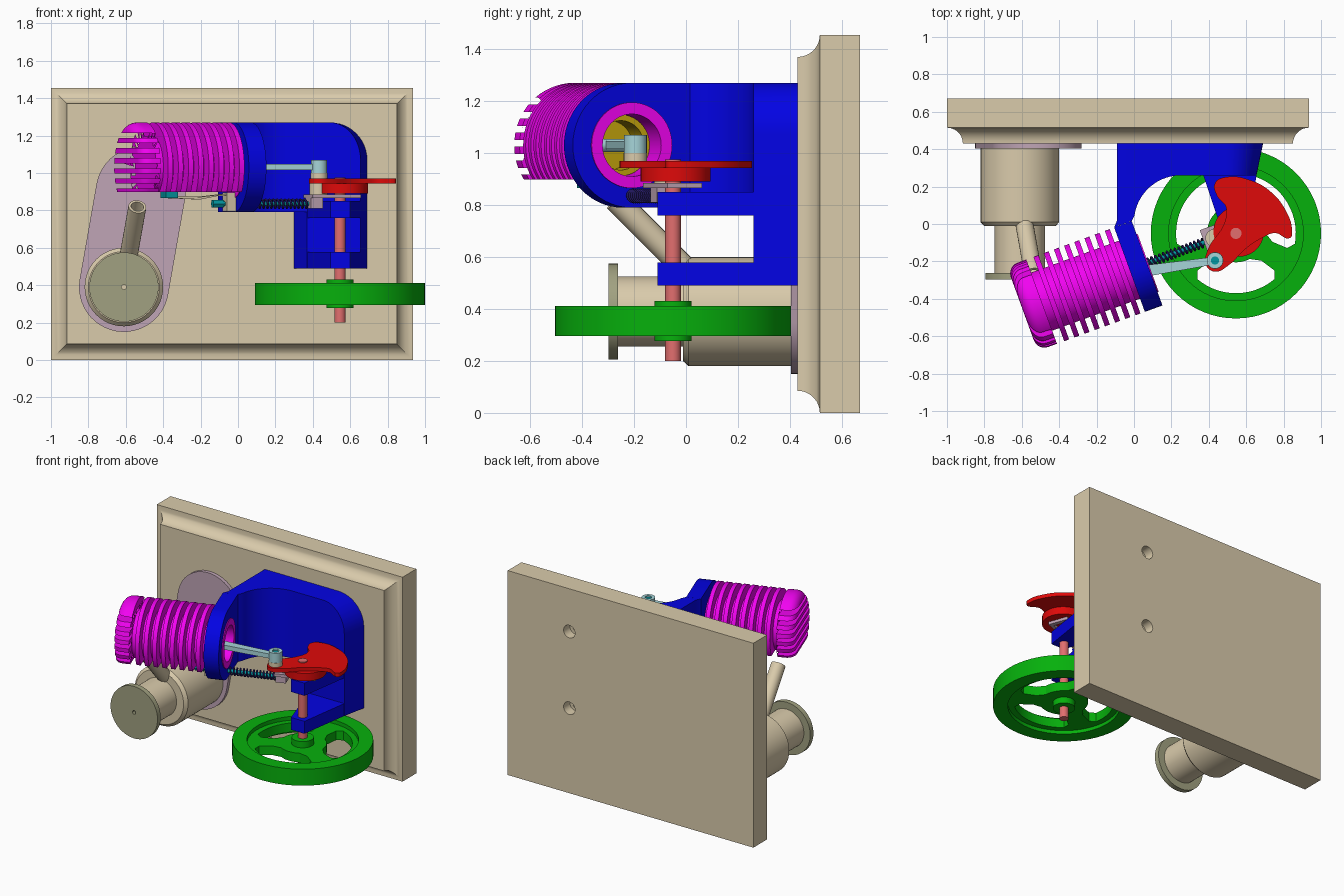
import bpy, bmesh
from math import sin, cos, radians, pi
from mathutils import Matrix, Vector

if "Cube" in bpy.data.objects:
    bpy.data.objects.remove(bpy.data.objects["Cube"])

def rgb(r, g, b):
    return tuple((c / 255) ** 2.2 for c in (r, g, b)) + (1,)

COLORS = dict(wood=rgb(217, 202, 170), blue=rgb(10, 10, 225), magenta=rgb(240, 10, 240),
              green=rgb(15, 175, 20), red=rgb(222, 18, 18), salmon=rgb(225, 110, 110),
              mauve=rgb(190, 163, 180), olive=rgb(160, 160, 128), cyan=rgb(165, 212, 216),
              teal=rgb(10, 150, 160), brass=rgb(190, 160, 20), navy=rgb(45, 35, 110))
MATS = {}

def add(name, bm, M, col):
    bmesh.ops.remove_doubles(bm, verts=bm.verts, dist=1e-5)
    bmesh.ops.recalc_face_normals(bm, faces=bm.faces)
    me = bpy.data.meshes.new(name)
    bm.to_mesh(me)
    bm.free()
    me.transform(M)
    ob = bpy.data.objects.new(name, me)
    bpy.context.collection.objects.link(ob)
    if col not in MATS:
        MATS[col] = bpy.data.materials.new(col)
        MATS[col].diffuse_color = COLORS[col]
    me.materials.append(MATS[col])
    return ob

def curve_mesh(cu):
    tmp = bpy.data.objects.new("tmp", cu)
    bpy.context.collection.objects.link(tmp)
    me = bpy.data.meshes.new_from_object(tmp.evaluated_get(bpy.context.evaluated_depsgraph_get()))
    bm = bmesh.new()
    bm.from_mesh(me)
    bpy.data.objects.remove(tmp)
    bpy.data.curves.remove(cu)
    bpy.data.meshes.remove(me)
    return bm

def plate(name, loops, t0, t1, M, col, smooth=False):
    """Flat outline with holes, extruded along local z from t0 to t1."""
    cu = bpy.data.curves.new("c", 'CURVE')
    cu.dimensions, cu.fill_mode, cu.extrude = '2D', 'BOTH', (t1 - t0) / 2
    for i, pts in enumerate(loops):
        bez = smooth and i == 0
        sp = cu.splines.new('BEZIER' if bez else 'POLY')
        data = sp.bezier_points if bez else sp.points
        data.add(len(pts) - 1)
        for p, (x, y) in zip(data, pts):
            p.co = (x, y, 0) if bez else (x, y, 0, 1)
            if bez:
                p.handle_left_type = p.handle_right_type = 'AUTO'
        sp.use_cyclic_u = True
        sp.resolution_u = 5
    return add(name, curve_mesh(cu), M @ Matrix.Translation((0, 0, (t0 + t1) / 2)), col)

def lathe(name, prof, M, col, seg=48, closed=False):
    """Profile of (radius, height) turned around local z."""
    bm = bmesh.new()
    rings = [[bm.verts.new((r * cos(2 * pi * k / seg), r * sin(2 * pi * k / seg), h))
              for k in range(seg)] for r, h in prof]
    for a, b in list(zip(rings, rings[1:])) + ([(rings[-1], rings[0])] if closed else []):
        for k in range(seg):
            j = (k + 1) % seg
            bm.faces.new((a[k], a[j], b[j], b[k]))
    if not closed:
        bm.faces.new(rings[0])
        bm.faces.new(rings[-1])
    return add(name, bm, M, col)

def rod(name, p, q, r, col, seg=24, hole=0):
    p, d = Vector(p), Vector(q) - Vector(p)
    M = Matrix.Translation(p) @ d.to_track_quat('Z', 'Y').to_matrix().to_4x4()
    L = d.length
    prof = [(hole, 0), (r, 0), (r, L), (hole, L)] if hole else [(r, 0), (r, L)]
    return lathe(name, prof, M, col, seg, bool(hole))

def boxes(name, spans, M, col):
    bm = bmesh.new()
    for lo, hi in spans:
        lo, hi = Vector(lo), Vector(hi)
        bmesh.ops.create_cube(bm, size=1, matrix=Matrix.Translation((lo + hi) / 2)
                              @ Matrix.Diagonal((*(hi - lo), 1)))
    return add(name, bm, M, col)

def cut(ob, cutter):
    m = ob.modifiers.new("cut", 'BOOLEAN')
    m.object, m.operation, m.solver = cutter, 'DIFFERENCE', 'EXACT'
    me = bpy.data.meshes.new_from_object(ob.evaluated_get(bpy.context.evaluated_depsgraph_get()))
    ob.modifiers.clear()
    ob.data = me
    bpy.data.objects.remove(cutter)

def arc(cx, cy, r, a0, a1, n=16):
    return [(cx + r * cos(radians(a0 + (a1 - a0) * i / n)),
             cy + r * sin(radians(a0 + (a1 - a0) * i / n))) for i in range(n + 1)]

def circle(cx, cy, r, n=40):
    return arc(cx, cy, r, 0, 360, n)[:-1]

I = Matrix.Identity(4)
XZ = Matrix(((1, 0, 0, 0), (0, 0, -1, 0), (0, 1, 0, 0), (0, 0, 0, 1)))   # outline in x,z; depth along -y
CYL = Matrix.Translation((.07, -.21, 1.03)) @ Matrix.Rotation(radians(20), 4, 'Z')  # local x = bore axis
BORE = CYL @ Matrix(((0, 0, 1, 0), (1, 0, 0, 0), (0, 1, 0, 0), (0, 0, 0, 1)))       # local z = bore axis
SX, SY = .545, -.05   # crankshaft
PX, PY = .433, -.195  # crank pin

# Wooden plaque with cove edge and two counterbored bolt holes
bm = bmesh.new()
steps = [(.67, 0), (.515, 0)] + [(.43 + .085 * cos(radians(a)), .085 * sin(radians(a))) for a in range(10, 91, 10)]
rings = [[bm.verts.new(p) for p in ((-1 + d, y, d), (.935 - d, y, d), (.935 - d, y, 1.455 - d), (-1 + d, y, 1.455 - d))]
         for y, d in steps]
for a, b in zip(rings, rings[1:]):
    for k in range(4):
        bm.faces.new((a[k], a[(k + 1) % 4], b[(k + 1) % 4], b[k]))
bm.faces.new(rings[0])
bm.faces.new(rings[-1])
plaque = add("plaque", bm, I, 'wood')
for z in (1.15, .605):
    cut(plaque, lathe("hole_cutter", [(.045, -.75), (.045, -.6), (.022, -.6), (.022, -.38)],
                      Matrix.Translation((.45, 0, z)) @ XZ, 'wood', 24))

# Burner with its mounting plate, neck, cap and wick tube
plate("burner_plate", [arc(-.61, .39, .24, 170, 350, 24) + arc(-.52, .9, .24, -10, 170, 24)], -.43, -.405, XZ, 'mauve')
lathe("burner_tank", [(.21, -.405), (.21, -.01), (.19, .012), (.135, .012), (.135, .265)],
      Matrix.Translation((-.61, 0, .39)) @ XZ, 'wood')
plate("burner_cap", [circle(-.61, .39, .185, 48), circle(-.61, .39, .013, 12)], .262, .298, XZ, 'olive')
rod("wick_tube", (-.595, .05, .5), (-.538, -.27, .82), .048, 'wood', hole=.034)

# Blue frame: back plate, curved side wall, cylinder flange, bearing arms
back = plate("frame_back", [[(-.09, .79), (.30, .79), (.30, .49), (.69, .49)] + arc(.49, 1.07, .2, 0, 90, 12)
                            + [(-.09, 1.27)]], -.43, -.26, XZ, 'blue')
for v in back.data.vertices:
    if v.co.y < .3:
        if v.co.x > .5:
            v.co.x -= .035 * (v.co.x - .49) / .2
        elif v.co.z < .8 and v.co.x > .29:
            v.co.x = .37
plate("frame_side_wall", [[(.25, .43), (-.09, .43), (-.09, .02), (-.106, -.018), (-.012, .016)]
                          + arc(.25, .01, .25, 172, 90, 14)], .79, 1.27, I, 'blue')
plate("cylinder_flange", [[(.24, -.24), (.24, .24)] + arc(0, 0, .24, 90, 270, 28), circle(0, 0, .165, 48)],
      -.1, 0, BORE, 'blue')
for name, z0, z1 in (("bearing_arm_lower", .49, .578), ("bearing_arm_upper", .76, .85)):
    plate(name, [[(.37, .262), (.655, .262), (.60, -.11), (.495, -.11)]], z0, z1, I, 'blue')

# Finned cylinder: turned fins, slotted head, flat underside
prof = [(.12, -.55), (.12, .006), (.165, .006), (.165, -.125)]
for k in range(8):
    u = -.125 - .058 * k
    prof += [(.165, u), (.24, u), (.24, u - .028), (.165, u - .028)]
prof += [(.165, -.6), (.24, -.6), (.24, -.65)]
prof += [(r, -h) for h, r in arc(.65, .18, .06, 90, 0, 6)][1:]
clean = [p for i, p in enumerate(prof) if i == 0 or p != prof[i - 1]]
cylinder = lathe("finned_cylinder", clean, BORE, 'magenta', 64)
slots = [((-.8, -.4, z - .013), (-.6, .4, z + .013)) for z in (-.1 + .054 * k for k in range(6))]
cut(cylinder, boxes("fin_cutter", slots + [((-.9, -.5, -.4), (-.103, .5, -.131))], CYL, 'magenta'))

# Piston and connecting rod
lathe("piston", [(.118, -.36), (.118, -.12), (.095, -.12), (.095, -.25)], BORE, 'brass')
wrist = CYL @ Vector((-.2, 0, 0))
d = (Vector((PX, PY, 1.03)) - wrist).normalized()
n = Vector((-d.y, d.x, 0))
ends = [wrist + n * .035, wrist - n * .035, Vector((PX, PY, 0)) - n * .02, Vector((PX, PY, 0)) + n * .02]
plate("connecting_rod", [[(p.x, p.y) for p in ends]], 1.015, 1.047, I, 'cyan')
rod("rod_eye", (PX, PY, 1.0), (PX, PY, 1.07), .044, 'cyan', hole=.022)
rod("wrist_pin", CYL @ Vector((-.2, -.1, 0)), CYL @ Vector((-.2, .1, 0)), .025, 'cyan')
rod("crank_pin", (PX, PY, .95), (PX, PY, 1.062), .0215, 'teal')
rod("crank_pin_spacer", (PX, PY, .965), (PX, PY, 1.0), .045, 'wood')

# Crank web with crescent counterweight, cam and shaft
web = [(.385, -.22), (.396, -.134), (.481, 0), (.492, .09), (.444, .15), (.433, .219), (.492, .251), (.62, .235),
       (.727, .176), (.807, .08), (.845, -.037), (.834, -.075), (.754, -.048), (.684, -.075), (.60, -.13),
       (.50, -.225), (.433, -.255)]
plate("crank_counterweight", [web], .943, .97, I, 'red', smooth=True)
rod("valve_cam", (.56, -.04, .89), (.56, -.04, .944), .135, 'red', 40)
rod("crankshaft", (SX, SY, .2), (SX, SY, .976), .03, 'salmon')

# Flywheel: rim, pierced web, hub
def kidney(c):
    return (arc(SX, SY, .32, c - 40, c + 40, 14) + arc(SX, SY, .285, c + 46, c + 46, 1)[:1]
            + arc(SX, SY, .2, c + 43, c + 43, 1)[:1] + arc(SX, SY, .155, c + 28, c - 28, 8)
            + arc(SX, SY, .2, c - 43, c - 43, 1)[:1] + arc(SX, SY, .285, c - 46, c - 46, 1)[:1])

plate("flywheel_rim", [circle(SX, SY, .455, 64), circle(SX, SY, .36, 64)], .295, .412, I, 'green')
plate("flywheel_web", [circle(SX, SY, .362, 64)] + [kidney(c) for c in (30, 150, 270)], .32, .385, I, 'green')
rod("flywheel_hub", (SX, SY, .277), (SX, SY, .43), .072, 'green', 32)

# Valve gear under the cylinder: push rod, spring, yoke, roller, valve leaf
rod("push_rod", CYL @ Vector((-.22, 0, -.195)), CYL @ Vector((.34, 0, -.195)), .013, 'teal', 16)
boxes("push_rod_guide", [((-.15, -.035, -.235), (-.1, .035, -.135))], CYL, 'wood')
rod("push_rod_nut", CYL @ Vector((-.22, 0, -.195)), CYL @ Vector((-.16, 0, -.195)), .022, 'teal', 6)
cu = bpy.data.curves.new("c", 'CURVE')
cu.dimensions, cu.bevel_depth, cu.bevel_resolution = '3D', .006, 1
sp = cu.splines.new('POLY')
sp.points.add(14 * 12)
for i, p in enumerate(sp.points):
    a = 2 * pi * i / 12
    p.co = (.01 + .31 * i / 168, .023 * cos(a), -.195 + .023 * sin(a), 1)
add("return_spring", curve_mesh(cu), CYL, 'navy')
boxes("yoke_block", [((.325, -.04, -.22), (.395, .04, -.165))], CYL, 'mauve')
plate("yoke_plate", [[(.325, -.07), (.6, -.07), (.6, .07), (.325, .07)],
                     [(.43, -.048), (.57, -.048), (.57, .025), (.43, .025)]], -.165, -.145, CYL, 'mauve')
rod("cam_roller", (.43, -.075, .885), (.43, -.075, .943), .048, 'wood')
boxes("valve_port", [((-.5, -.04, -.165), (-.43, .04, -.131))], CYL, 'teal')
plate("valve_leaf", [[(-.47, .165), (-.3, .172), (-.12, .138), (-.12, .15), (-.3, .158), (-.47, .15)]],
      -.03, .03, CYL @ Matrix.Rotation(radians(180), 4, 'X') @ XZ.inverted() @ Matrix.Rotation(radians(180), 4, 'X')
      @ Matrix.Diagonal((1, -1, 1, 1)) @ Matrix.Diagonal((1, -1, 1, 1)), 'wood')

# Smooth shading with sharp edges kept
for ob in bpy.context.scene.objects:
    ob.select_set(True)
    bpy.context.view_layer.objects.active = ob
bpy.ops.object.shade_smooth_by_angle(angle=radians(30))

for m in bpy.data.materials:
    if m.users and not m.is_grease_pencil:
        m.use_nodes = True
        m.node_tree.nodes["Principled BSDF"].inputs["Base Color"].default_value = m.diffuse_color
